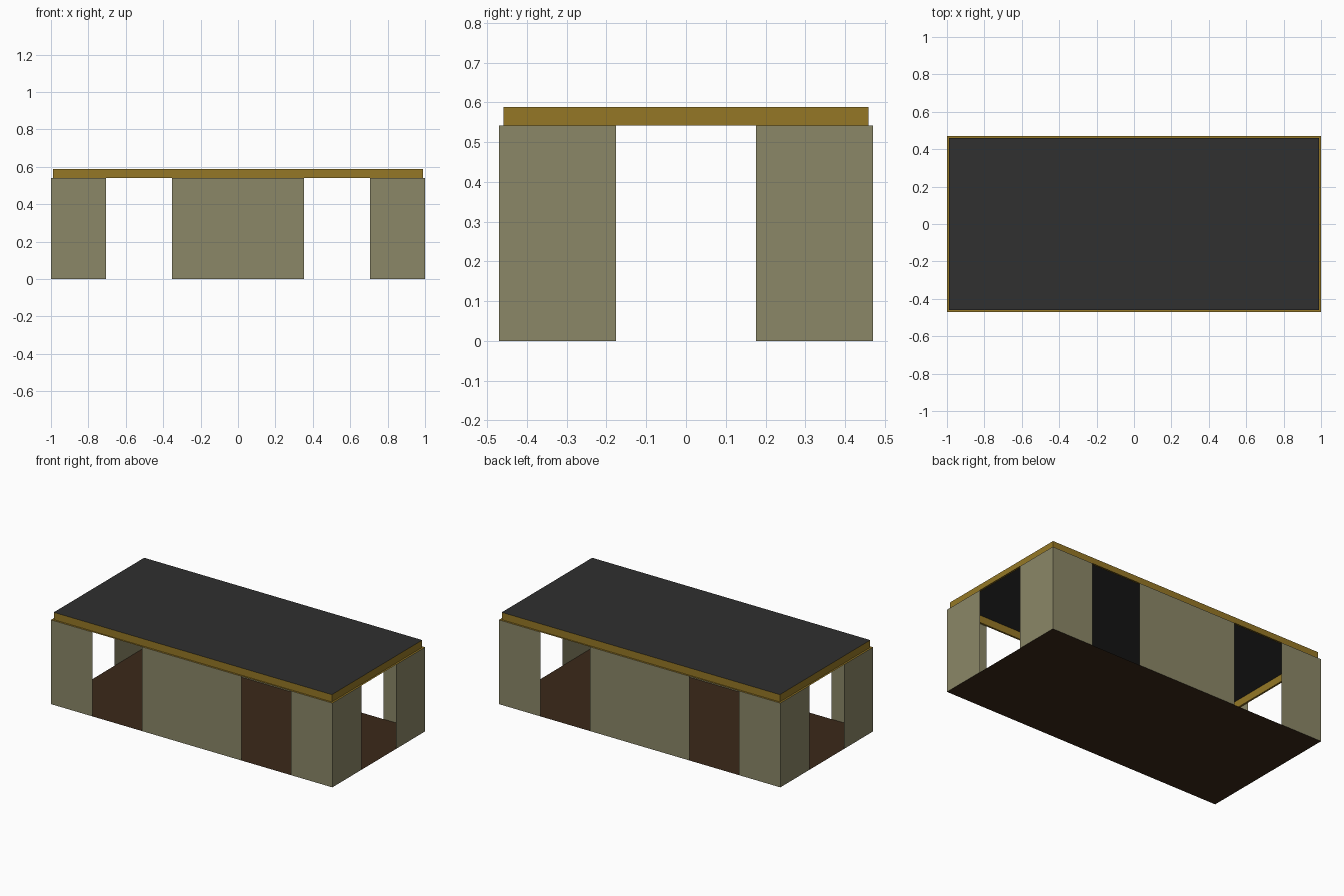
import bpy, bmesh

if "Cube" in bpy.data.objects:
    bpy.data.objects.remove(bpy.data.objects["Cube"])

U = 1 / 85                       # modelling grid unit
HX, HY = 85 * U, 40 * U          # half footprint
WALL_Z, ROOF_Z = 46 * U, 50 * U
INSET = U


def material(name, r, g, b):
    m = bpy.data.materials.new(name)
    m.diffuse_color = tuple((c / 255) ** 2.2 for c in (r, g, b)) + (1,)
    m.use_nodes = True
    m.node_tree.nodes["Principled BSDF"].inputs["Base Color"].default_value = m.diffuse_color
    return m


def sheet_object(name, quads, mat, merge=True):
    bm = bmesh.new()
    for quad in quads:
        bm.faces.new([bm.verts.new(p) for p in quad])
    if merge:
        bmesh.ops.remove_doubles(bm, verts=bm.verts, dist=1e-5)
    mesh = bpy.data.meshes.new(name)
    bm.to_mesh(mesh)
    bm.free()
    ob = bpy.data.objects.new(name, mesh)
    bpy.context.collection.objects.link(ob)
    mesh.materials.append(mat)
    return ob


def rect(hx, hy, z):
    return [(-hx, -hy, z), (hx, -hy, z), (hx, hy, z), (-hx, hy, z)]


def band(lower, upper):
    """Ring of quads between two rectangles."""
    return [[lower[i], lower[(i + 1) % 4], upper[(i + 1) % 4], upper[i]]
            for i in range(4)]


def upright(a, b):
    """Wall panel between two plan points, facing right of a->b."""
    return [(*a, 0), (*b, 0), (*b, WALL_Z), (*a, WALL_Z)]


concrete = material("wall_olive", 138, 134, 103)
wood = material("trim_ochre", 148, 119, 42)
tar = material("roof_dark", 51, 51, 51)
earth = material("floor_brown", 61, 45, 31)

# Thin wall panels: long sides have two openings, ends have one
panels = []
for s in (-1, 1):
    for x0, x1 in ((-85, -60), (-30, 30), (60, 85)):
        panels.append(upright((-s * x0 * U, s * HY), (-s * x1 * U, s * HY)))
    for y0, y1 in ((-40, -15), (15, 40)):
        panels.append(upright((s * HX, s * y0 * U), (s * HX, s * y1 * U)))
sheet_object("walls", panels, concrete)

# Ledge on the wall tops, then the fascia up to the roof
ledge_outer = rect(HX, HY, WALL_Z)
ledge_inner = rect(HX - INSET, HY - INSET, WALL_Z)
roof_edge = rect(HX - INSET, HY - INSET, ROOF_Z)
sheet_object("roof_trim", band(ledge_outer, ledge_inner) + band(ledge_inner, roof_edge), wood)

# Flat roof and floor
sheet_object("roof", [roof_edge], tar)
sheet_object("floor", [rect(HX, HY, 0)], earth)
